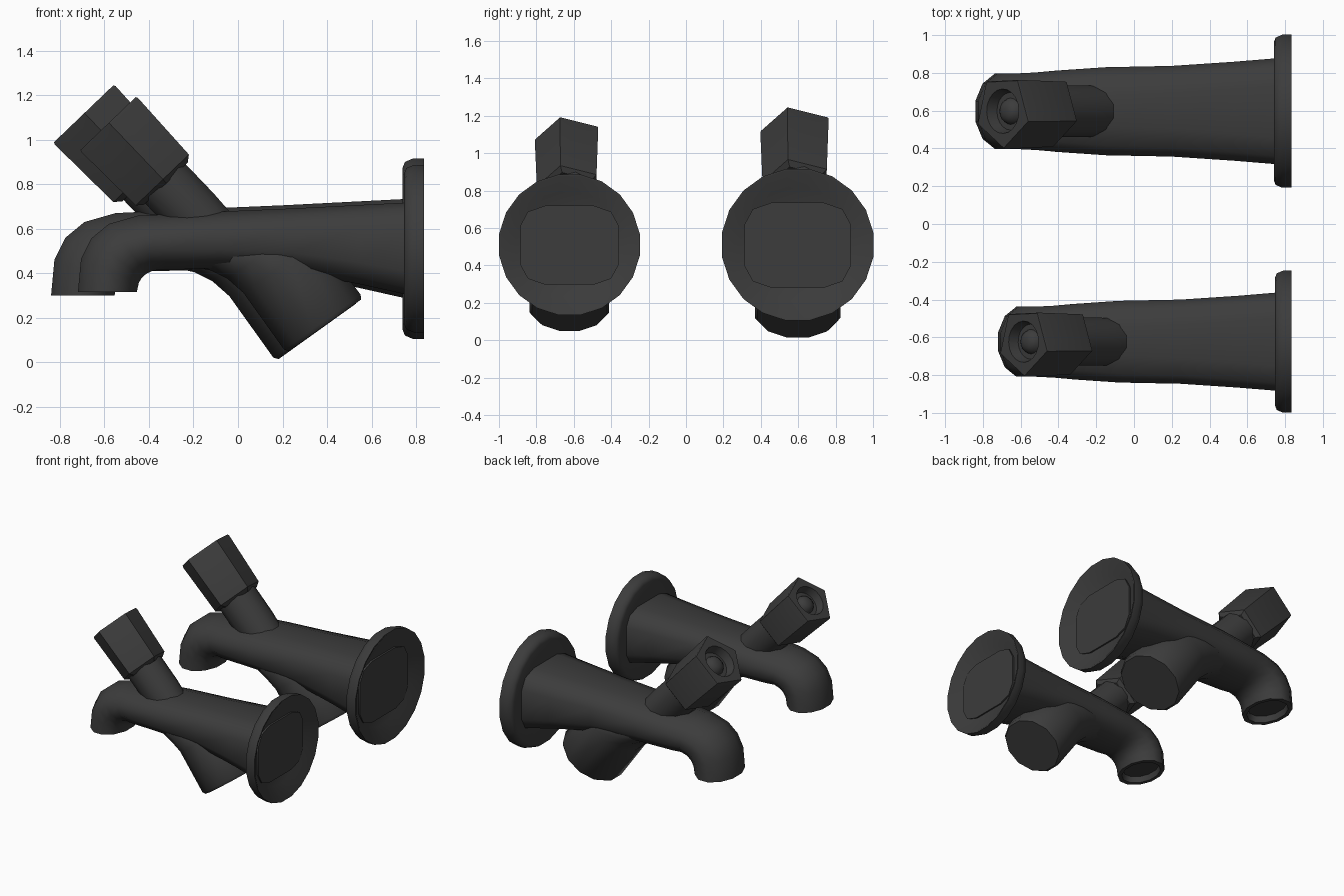
import bpy, bmesh, math
from mathutils import Vector

cube = bpy.data.objects.get("Cube")
if cube:
    bpy.data.objects.remove(cube, do_unlink=True)

metal = bpy.data.materials.new("dark_grey_metal")
metal.use_nodes = True
GREY = (0.045, 0.045, 0.045, 1)
metal.diffuse_color = GREY
metal.node_tree.nodes["Principled BSDF"].inputs["Base Color"].default_value = GREY

# Each tap's origin is the middle of its wall side: (y position, scale)
WALL_X, MID_Z = 0.835, 0.51
TAPS = {"large": (0.597, 1.0), "small": (-0.623, 0.928)}


def at(p):
    return Vector((p[0], 0, p[1]))


def ring(p, q, w, power=1.0, n=12):
    """Rounded section spanning p to q in the xz plane, with half width w in y."""
    p, q = at(p), at(q)
    mid, half = (p + q) / 2, (p - q) / 2
    top = math.cos(math.pi / n) ** power
    pts = []
    for i in range(n):
        a = (i + 0.5) * math.tau / n
        c, s = (math.copysign(abs(f) ** power, f) / top for f in (math.cos(a), math.sin(a)))
        pts.append(mid + half * s + Vector((0, w * c, 0)))
    return pts


def round_ring(centre, across, r, n=12):
    c, d = Vector(centre), Vector(across) * r
    return ring(c + d, c - d, r, n=n)


def loft(name, rings, angle=50):
    """Skin the rings, cap both ends, and place one copy on each tap."""
    bm = bmesh.new()
    rows = [[bm.verts.new(v - at((WALL_X, MID_Z))) for v in r] for r in rings]
    for a, b in zip(rows, rows[1:]):
        for i in range(len(a)):
            j = (i + 1) % len(a)
            bm.faces.new((a[i], a[j], b[j], b[i]))
    bm.faces.new(rows[0])
    bm.faces.new(rows[-1])
    bmesh.ops.recalc_face_normals(bm, faces=bm.faces)
    mesh = bpy.data.meshes.new(name)
    bm.to_mesh(mesh)
    bm.free()
    mesh.materials.append(metal)
    mesh.shade_smooth()
    mesh.set_sharp_from_angle(angle=math.radians(angle))
    for size, (y, scale) in TAPS.items():
        ob = bpy.data.objects.new(f"{size}_tap_{name}", mesh)
        ob.location = (WALL_X, y, MID_Z)
        ob.scale = (scale,) * 3
        bpy.context.collection.objects.link(ob)


# Body and spout: outer point, inner point, half width, squareness
body = [
    ((0.785, 0.735), (0.785, 0.28), 0.283, 0.53),
    ((0.53, 0.722), (0.53, 0.337), 0.262, 0.6),
    ((0.2, 0.705), (0.2, 0.4), 0.24, 0.7),
    ((-0.15, 0.69), (-0.15, 0.415), 0.233, 0.8),
    ((-0.4, 0.677), (-0.42, 0.408), 0.215, 0.9),
    ((-0.55, 0.67), (-0.474, 0.405), 0.205, 1),
    ((-0.69, 0.63), (-0.507, 0.39), 0.2, 1),
    ((-0.775, 0.56), (-0.53, 0.37), 0.2, 1),
    ((-0.825, 0.46), (-0.545, 0.345), 0.2, 1),
    ((-0.84, 0.3), (-0.555, 0.3), 0.2, 1),
    # hollow mouth
    ((-0.815, 0.3), (-0.58, 0.3), 0.165, 1),
    ((-0.805, 0.345), (-0.59, 0.345), 0.155, 1),
]
loft("body", [ring(*r) for r in body])

# Wall flange, dished at the back
flange = [(0.77, 0.3), (0.835, 0.395), (0.835, 0.405), (0.785, 0.405),
          (0.75, 0.39), (0.74, 0.365), (0.74, 0.2)]
loft("flange", [round_ring((x, MID_Z), (0, 1), r, 20) for x, r in flange])

# Lower branch, with a fillet where it meets the body
start, out, side = Vector((0.17, 0.005)), Vector((-0.58, 0.81)), Vector((0.81, 0.58))
branch = [  # distance along the axis, left edge, right edge, half width
    (0, 0.015, 0.445, 0.215), (0.02, 0, 0.458, 0.229), (0.36, 0, 0.45, 0.229),
    (0.46, -0.023, 0.35, 0.225), (0.54, -0.065, 0.26, 0.205), (0.6, -0.12, 0.2, 0.18)]
loft("branch", [ring(start + out * t + side * a, start + out * t + side * b, w)
                for t, a, b, w in branch])

# Valve stem
head, up, across = Vector((-0.695, 1.115)), Vector((-0.69, 0.72)), Vector((0.72, 0.69))
loft("stem", [round_ring(head - up * t, across, r)
              for t, r in ((0.3, 0.137), (0.6, 0.137), (0.75, 0.13))])


# Five-sided handle with a round recess and a domed screw inside
def handle_ring(depth, r, five_sided):
    c = head - up * depth
    pts = []
    for i in range(20):
        a = math.radians(34 + 18 * i)
        k = r
        if five_sided:
            k *= math.cos(math.radians(36)) / math.cos(math.radians(18 * (i % 4) - 36))
        pts.append(at(c + across * k * math.sin(a)) + Vector((0, k * math.cos(a), 0)))
    return pts


handle = [(0.405, 0.155, True), (0.38, 0.188, True), (0.01, 0.2, True), (0, 0.195, True),
          (0, 0.118, False), (0.06, 0.1, False), (0.06, 0.07, False),
          (0.038, 0.06, False), (0.022, 0.038, False), (0.017, 0.015, False)]
loft("handle", [handle_ring(*h) for h in handle], 40)
